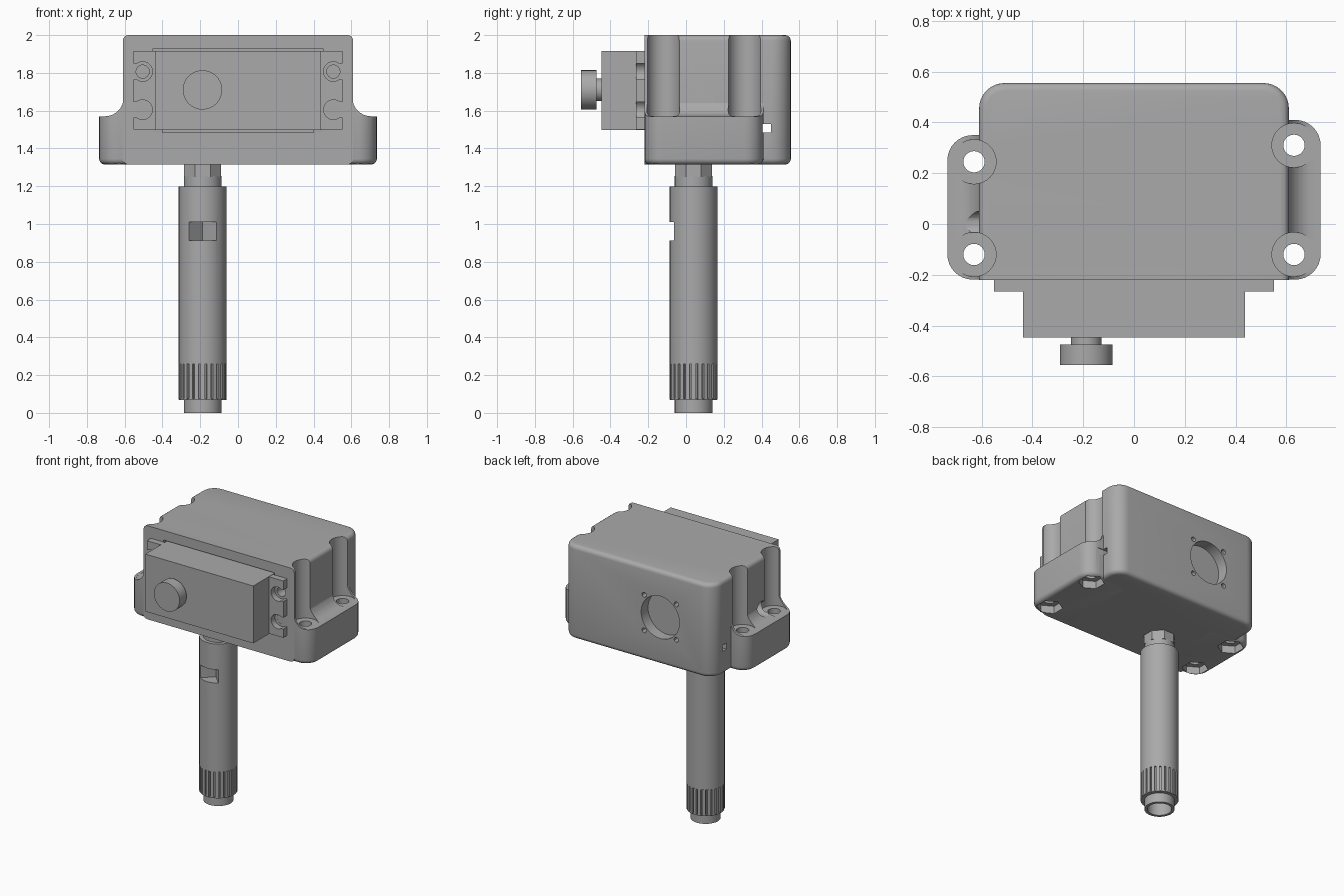
import bpy, bmesh, math
from mathutils import Matrix, Vector

if "Cube" in bpy.data.objects:
    bpy.data.objects.remove(bpy.data.objects["Cube"])

grey = bpy.data.materials.new("mid_grey")
grey.use_nodes = True
COLOUR = (0.4, 0.4, 0.4, 1)
grey.diffuse_color = COLOUR
grey.node_tree.nodes["Principled BSDF"].inputs["Base Color"].default_value = COLOUR

FRONT, BACK, BASE, SIDE = -0.22, 0.555, 1.315, 0.61
SHAFT = (-0.187, 0.04)


def make(name, bm):
    bmesh.ops.recalc_face_normals(bm, faces=bm.faces)
    mesh = bpy.data.meshes.new(name)
    bm.to_mesh(mesh)
    bm.free()
    mesh.materials.append(grey)
    obj = bpy.data.objects.new(name, mesh)
    bpy.context.collection.objects.link(obj)
    return obj


def add_box(bm, x, y, z, spin=0):
    mid = Vector([(a + b) / 2 for a, b in (x, y, z)])
    size = [b - a for a, b in (x, y, z)]
    mat = Matrix.Translation(mid) @ Matrix.Rotation(spin, 4, "Z") @ Matrix.Diagonal((*size, 1))
    bmesh.ops.create_cube(bm, size=1, matrix=mat)


def box(name, x, y, z, spin=0):
    bm = bmesh.new()
    add_box(bm, x, y, z, spin)
    return make(name, bm)


def cylinder(name, centre, r, length, axis="Z", sides=32, spin=0):
    bm = bmesh.new()
    turn = {"Z": Matrix(), "Y": Matrix.Rotation(math.pi / 2, 4, "X"),
            "X": Matrix.Rotation(math.pi / 2, 4, "Y")}[axis]
    mat = Matrix.Translation(centre) @ turn @ Matrix.Rotation(spin, 4, "Z")
    bmesh.ops.create_cone(bm, cap_ends=True, segments=sides, radius1=r, radius2=r,
                          depth=length, matrix=mat)
    return make(name, bm)


def lathe(name, profile, centre, sides):
    bm = bmesh.new()
    verts = [bm.verts.new((r, 0, z)) for r, z in profile]
    edges = [bm.edges.new(pair) for pair in zip(verts, verts[1:])]
    bmesh.ops.spin(bm, geom=verts + edges, cent=(0, 0, 0), axis=(0, 0, 1),
                   angle=2 * math.pi, steps=sides)
    bmesh.ops.remove_doubles(bm, verts=bm.verts, dist=0.0005)
    bmesh.ops.translate(bm, verts=bm.verts, vec=(*centre, 0))
    return make(name, bm)


def bevel(bm, rule, radius, segments):
    edges = [e for e in bm.edges if rule(e.verts[0].co, e.verts[1].co)]
    bmesh.ops.bevel(bm, geom=edges, offset=radius, segments=segments,
                    profile=0.5, affect="EDGES")


def upright(a, b):
    return abs(a.z - b.z) > 0.1


def boolean(obj, cutters, operation="DIFFERENCE"):
    bpy.context.view_layer.objects.active = obj
    for c in cutters:
        mod = obj.modifiers.new("cut", "BOOLEAN")
        mod.operation, mod.object, mod.solver = operation, c, "EXACT"
        bpy.ops.object.modifier_apply(modifier=mod.name)


def discard(cutters):
    for c in cutters:
        bpy.data.objects.remove(c)


# Housing: round back corners, then soft top and bottom rims, sharp front face
bm = bmesh.new()
add_box(bm, (-SIDE, SIDE), (FRONT, BACK), (BASE, 2))
bevel(bm, lambda a, b: upright(a, b) and a.y > 0, 0.1, 8)
bevel(bm, lambda a, b: abs(a.z - b.z) < 0.001 and max(a.y, b.y) > FRONT + 0.01, 0.03, 4)
housing = make("housing", bm)


# Mounting flanges: rounded plan trimmed by a profile with a concave fillet
def flange(name, side, back):
    bm = bmesh.new()
    add_box(bm, (0.4, 0.735), (FRONT + 0.001, back), (BASE, 1.9))
    bevel(bm, lambda a, b: upright(a, b) and a.x > 0.5, 0.1, 8)
    bevel(bm, lambda a, b: max(a.z, b.z) < BASE + 0.01 and max(a.x, b.x) > 0.5, 0.03, 4)
    obj = make(name, bm)
    arc = [(0.705 - 0.1 * math.sin(t), 1.67 - 0.1 * math.cos(t))
           for t in [i * math.pi / 16 for i in range(9)]]
    outline = [(0.3, 1.2), (0.8, 1.2), (0.8, 1.57)] + arc + [(0.3, 1.67)]
    bm = bmesh.new()
    face = bm.faces.new([bm.verts.new((x, -0.4, z)) for x, z in outline])
    new = bmesh.ops.extrude_face_region(bm, geom=[face])["geom"]
    bmesh.ops.translate(bm, vec=(0, 1, 0),
                        verts=[v for v in new if isinstance(v, bmesh.types.BMVert)])
    trim = make("trim", bm)
    boolean(obj, [trim], "INTERSECT")
    discard([trim])
    if side < 0:
        obj.data.transform(Matrix.Scale(-1, 4, (1, 0, 0)))
        obj.data.flip_normals()
    return obj


left_flange = flange("left_flange", 1, 0.41)
right_flange = flange("right_flange", -1, 0.35)

# Screw holes, screwdriver channels and hexagonal nut pockets
cutters = []
for x, y in ((0.63, -0.12), (0.63, 0.31), (-0.63, -0.12), (-0.63, 0.245)):
    cutters += [cylinder("hole", (x, y, 1.5), 0.042, 1, sides=24),
                cylinder("channel", (x, y, 1.869), 0.087, 0.6),
                cylinder("nut_pocket", (x, y, 1.27), 0.088, 0.2, sides=6)]
# Cable slot and side port
cutters.append(box("slot", (-1, 1), (0.405, 0.45), (1.485, 1.53)))
cutters.append(cylinder("port", (-0.6, 0, 1.63), 0.05, 0.2, "X", 24))
for part in (left_flange, right_flange):
    boolean(part, cutters)
# Motor opening, its screw holes, round rear recess with four pin holes
cutters.append(box("opening", (-0.45, 0.45), (-0.4, -0.1), (1.485, 1.93)))
EARS = [(x, z) for x in (-0.505, 0.505) for z in (1.605, 1.807)]
for x, z in EARS:
    cutters.append(cylinder("screw_hole", (x, FRONT, z), 0.035, 0.16, "Y", 16))
cutters.append(cylinder("recess", (-0.18, BACK, 1.66), 0.155, 0.16, "Y", 40))
for dx in (-0.13, 0.13):
    for dz in (-0.13, 0.13):
        cutters.append(cylinder("pin_hole", (-0.18 + dx, BACK, 1.66 + dz), 0.018, 0.1, "Y", 12))
boolean(housing, cutters)
discard(cutters)

# Motor with slotted ears, spindle and knob
box("motor_case", (-0.437, 0.437), (-0.447, -0.11), (1.497, 1.917))
for name, s in (("left_ear", 1), ("right_ear", -1)):
    ear = box(name, sorted((s * 0.43, s * 0.552)), (-0.265, FRONT), (1.499, 1.915))
    cuts = []
    for x, z in EARS:
        if x * s > 0:
            cuts.append(cylinder("ear_hole", (x, -0.24, z), 0.052, 0.2, "Y", 24))
            cuts.append(box("ear_slot", sorted((x, s * 0.7)), (-0.4, 0), (z - 0.042, z + 0.042)))
    boolean(ear, cuts)
    discard(cuts)
cylinder("spindle", (-0.188, -0.45, 1.71), 0.06, 0.1, "Y")
cylinder("knob", (-0.188, -0.515, 1.71), 0.104, 0.08, "Y", 40)

# Handle shaft with hollow tip, neck and V notch
shaft = lathe("shaft", [(0, 0.1), (0.08, 0.1), (0.08, 0), (0.1, 0), (0.1, 0.068),
                        (0.125, 0.068), (0.127, 0.076), (0.113, 0.076), (0.113, 0.26),
                        (0.127, 0.26), (0.127, 1.198), (0.1, 1.198), (0.1, 1.255),
                        (0, 1.255)], SHAFT, 32)
half = 0.2 / math.sqrt(2)
notch = box("notch", (SHAFT[0] - half, SHAFT[0] + half), (-0.19 - half, -0.19 + half),
            (0.912, 1.01), math.pi / 4)
boolean(shaft, [notch])
discard([notch])
cylinder("octagonal_neck", (*SHAFT, 1.3), 0.106, 0.1, sides=8, spin=math.pi / 8)

# Grip ribs around the lower shaft
bm = bmesh.new()
RIBS = 24
for i in range(RIBS):
    rib = bmesh.new()
    add_box(rib, (0.1, 0.127), (-0.011, 0.011), (0.072, 0.262))
    rib.transform(Matrix.Translation((*SHAFT, 0)) @ Matrix.Rotation(i * 2 * math.pi / RIBS, 4, "Z"))
    temp = bpy.data.meshes.new("rib")
    rib.to_mesh(temp)
    rib.free()
    bm.from_mesh(temp)
    bpy.data.meshes.remove(temp)
make("grip_ribs", bm)

# Smooth the round parts, keep edges crisp
for obj in bpy.context.collection.objects:
    if obj.type == "MESH" and grey.name in obj.data.materials:
        bpy.ops.object.select_all(action="DESELECT")
        obj.select_set(True)
        bpy.context.view_layer.objects.active = obj
        bpy.ops.object.shade_smooth_by_angle(angle=math.radians(30))
